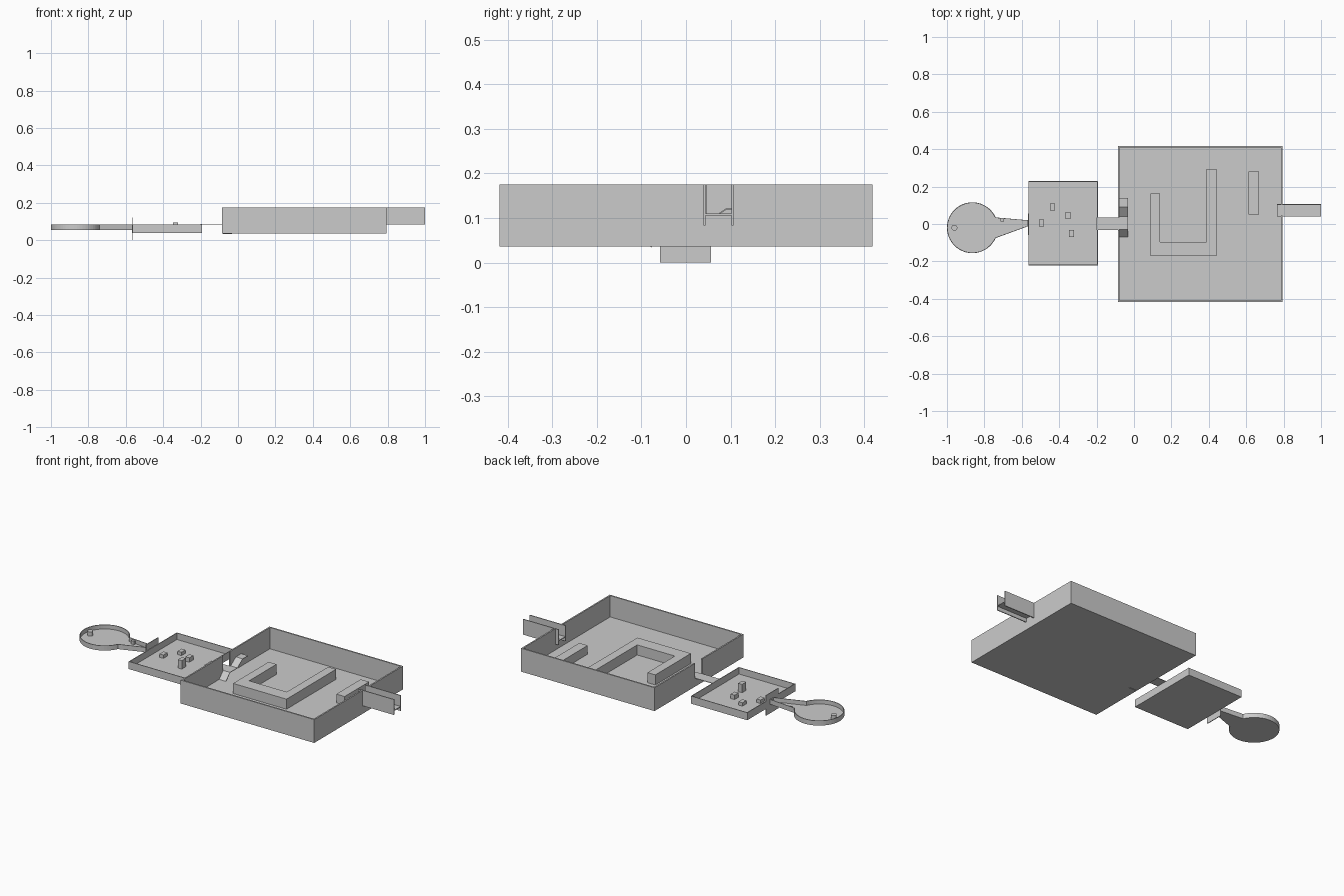
import bpy, bmesh, math
from mathutils import Vector

if "Cube" in bpy.data.objects:
    bpy.data.objects.remove(bpy.data.objects["Cube"], do_unlink=True)

GREY = (0.6, 0.6, 0.6, 1)
mat = bpy.data.materials.new("plain grey")
mat.use_nodes = True
mat.diffuse_color = GREY
mat.node_tree.nodes["Principled BSDF"].inputs["Base Color"].default_value = GREY


def finish(name, bm):
    bmesh.ops.recalc_face_normals(bm, faces=bm.faces)
    me = bpy.data.meshes.new(name)
    bm.to_mesh(me)
    bm.free()
    me.materials.append(mat)
    ob = bpy.data.objects.new(name, me)
    bpy.context.collection.objects.link(ob)
    return ob


def prism(name, outline, z0, z1, wall=0, floor=0):
    """Extrude an outline upwards; with a wall, hollow it from the top."""
    bm = bmesh.new()
    top = bm.faces.new([bm.verts.new((x, y, z1)) for x, y in outline])
    top.normal_update()
    ext = bmesh.ops.extrude_face_region(bm, geom=[top], use_keep_orig=True)
    for v in [g for g in ext["geom"] if isinstance(g, bmesh.types.BMVert)]:
        v.co.z = z0
    bmesh.ops.recalc_face_normals(bm, faces=bm.faces)
    if wall:
        top = max(bm.faces, key=lambda f: f.calc_center_median().z)
        bmesh.ops.inset_individual(bm, faces=[top], thickness=wall)
        inner = bmesh.ops.extrude_discrete_faces(bm, faces=[top])["faces"][0]
        for v in inner.verts:
            v.co.z = z0 + floor
    return finish(name, bm)


def box(name, x, y, z, **kw):
    rect = [(x[0], y[0]), (x[1], y[0]), (x[1], y[1]), (x[0], y[1])]
    return prism(name, rect, z[0], z[1], **kw)


def cut(ob, x, y, z):
    cutter = box("cutter", x, y, z)
    cutter.hide_render = True
    mod = ob.modifiers.new("opening", "BOOLEAN")
    mod.operation, mod.solver, mod.object = "DIFFERENCE", "EXACT", cutter
    bpy.context.view_layer.objects.active = ob
    bpy.ops.object.modifier_apply(modifier=mod.name)
    bpy.data.objects.remove(cutter, do_unlink=True)


# Large tray with an inlet and an outlet notch
big = box("large_tray", (-0.085, 0.795), (-0.418, 0.418), (0.036, 0.175),
          wall=0.012, floor=0.012)
cut(big, (-0.12, -0.06), (-0.032, 0.036), (0.086, 0.3))
cut(big, (0.77, 0.82), (0.046, 0.102), (0.11, 0.3))

# Raised blocks on the large tray floor
u_shape = [(0.088, -0.172), (0.44, -0.172), (0.44, 0.295), (0.388, 0.295),
           (0.388, -0.095), (0.14, -0.095), (0.14, 0.163), (0.088, 0.163)]
prism("u_shaped_block", u_shape, 0.04, 0.108)
box("straight_block", (0.613, 0.668), (0.05, 0.28), (0.04, 0.1))

# Outlet channel
for side, y in (("right", 0.039), ("left", 0.102)):
    box(f"outlet_{side}_wall", (0.765, 1.0), (y, y + 0.005), (0.083, 0.175))
box("outlet_floor", (0.765, 1.0), (0.042, 0.104), (0.106, 0.11))

# Stepped ramp just inside the inlet, a ribbon of even thickness
bm = bmesh.new()
rows = [[bm.verts.new((x, y, z)) for x in (-0.08, -0.032)] for y, z in
        ((-0.08, 0.036), (-0.03, 0.087), (0.04, 0.087), (0.09, 0.122), (0.14, 0.122))]
for a, b in zip(rows, rows[1:]):
    bm.faces.new((a[0], a[1], b[1], b[0]))
ramp = finish("inlet_ramp", bm)
solid = ramp.modifiers.new("thickness", "SOLIDIFY")
solid.thickness, solid.offset = 0.003, -1
box("connecting_strip", (-0.2, -0.08), (-0.032, 0.036), (0.084, 0.087))

# Small tray and its blocks
box("small_tray", (-0.565, -0.193), (-0.222, 0.23), (0.038, 0.083),
    wall=0.006, floor=0.006)
for i, (x, y, top) in enumerate(((-0.495, 0.005, 0.064), (-0.435, 0.09, 0.064),
                                 (-0.352, 0.045, 0.07), (-0.335, -0.05, 0.094))):
    box(f"small_block_{i + 1}", (x - 0.013, x + 0.013),
        (y - 0.019, y + 0.019), (0.04, top))
box("upright_plate", (-0.568, -0.564), (-0.058, 0.056), (0, 0.12))

# Round basin with a tapering spout, in one keyhole outline
cx, cy, r = -0.864, -0.02, 0.136
a0 = math.radians(24)
steps = 48
arc = [a0 + (math.tau - 2 * a0) * i / steps for i in range(steps + 1)]
keyhole = [(cx + r * math.cos(a), cy + r * math.sin(a)) for a in arc]
keyhole += [(-0.566, -0.012), (-0.566, 0.02)]
prism("round_basin", keyhole, 0.054, 0.083, wall=0.004, floor=0.004)
box("spout_block", (-0.715, -0.695), (0.014, 0.03), (0.056, 0.078))
post = [(-0.96 + 0.016 * math.cos(math.tau * i / 16),
         cy + 0.016 * math.sin(math.tau * i / 16)) for i in range(16)]
prism("basin_post", post, 0.055, 0.083)
